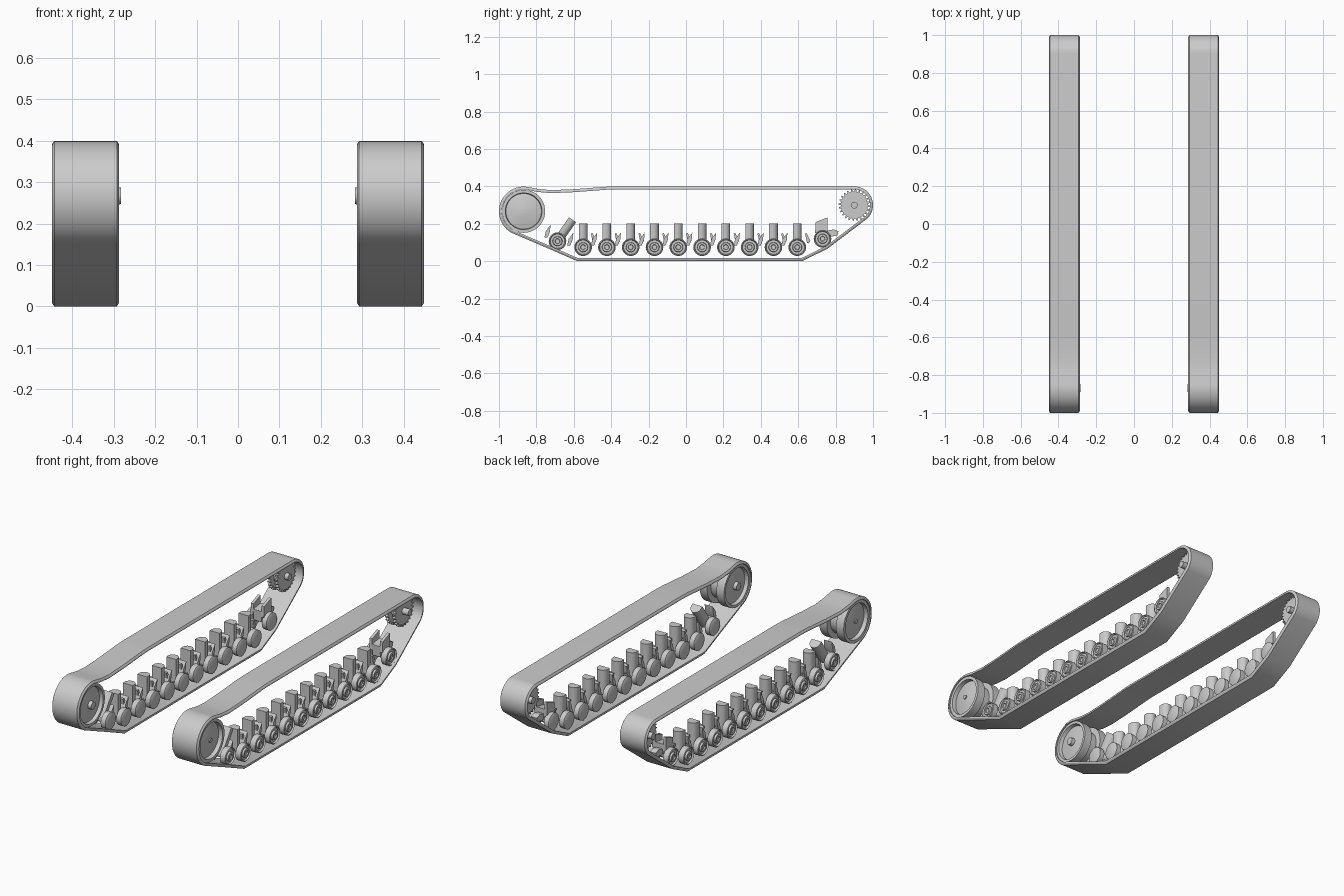
import bpy, bmesh, math
from mathutils import Vector, Matrix

cube = bpy.data.objects.get("Cube")
if cube:
    bpy.data.objects.remove(cube, do_unlink=True)

grey = bpy.data.materials.new("track_grey")
grey.use_nodes = True
COLOUR = (0.6, 0.6, 0.6, 1)
grey.diffuse_color = COLOUR
for node in grey.node_tree.nodes:
    if node.type == 'BSDF_PRINCIPLED':
        node.inputs["Base Color"].default_value = COLOUR


def finish(bm, name):
    """Turn the mesh into an object mirrored to the other side."""
    bmesh.ops.recalc_face_normals(bm, faces=bm.faces)
    mesh = bpy.data.meshes.new(name)
    bm.to_mesh(mesh)
    bm.free()
    mesh.materials.append(grey)
    obj = bpy.data.objects.new(name, mesh)
    bpy.context.collection.objects.link(obj)
    bpy.ops.object.select_all(action='DESELECT')
    obj.select_set(True)
    bpy.context.view_layer.objects.active = obj
    bpy.ops.object.shade_smooth_by_angle(angle=math.radians(32))
    obj.modifiers.new("other_side", 'MIRROR').use_axis[0] = True
    return obj


def lathe(bm, profile, cy, cz, sides=32):
    """Spin (x, radius) points about an axle along x; ends are capped."""
    rings = []
    for x, r in profile:
        rings.append([bm.verts.new((x, cy + r * math.cos(math.tau * i / sides),
                                    cz + r * math.sin(math.tau * i / sides)))
                      for i in range(sides)])
    for a, b in zip(rings, rings[1:]):
        for i in range(sides):
            j = (i + 1) % sides
            bm.faces.new((a[i], a[j], b[j], b[i]))
    bm.faces.new(rings[0])
    bm.faces.new(rings[-1])


def extrude(bm, points, vec, matrix=Matrix()):
    """Solid prism from a flat outline."""
    a = [bm.verts.new(matrix @ Vector(p)) for p in points]
    b = [bm.verts.new(matrix @ (Vector(p) + Vector(vec))) for p in points]
    bm.faces.new(a)
    bm.faces.new(b)
    for i in range(len(a)):
        j = (i + 1) % len(a)
        bm.faces.new((a[i], a[j], b[j], b[i]))


def side_plate(bm, outline, x0, x1, cy, cz):
    extrude(bm, [(x0, cy + y, cz + z) for y, z in outline], (x1 - x0, 0, 0))


def arc(cy, cz, r, start, end, steps):
    angles = [math.radians(start + (end - start) * i / steps) for i in range(steps + 1)]
    return [(cy + r * math.cos(a), cz + r * math.sin(a)) for a in angles]


IDLER = (-0.868, 0.267)
SPROCKET = (0.9, 0.3)

# Track belt: chamfered section swept round the closed side outline
path = [(-0.58, 0), (-0.757, 0.077)]
path += arc(*IDLER, 0.132, 240, 82, 24)
path += [(-0.79, 0.386), (-0.72, 0.38), (-0.6, 0.385), (-0.43, 0.398), (-0.38, 0.4)]
path += arc(*SPROCKET, 0.1, 90, -45, 20)
path += [(0.757, 0.067), (0.62, 0)]
section = [(0.287, 0.009), (0.293, 0), (0.444, 0), (0.45, 0.009), (0.45, 0.016), (0.287, 0.016)]
bm = bmesh.new()
loops = []
for i, p in enumerate(path):
    p = Vector(p)
    d0 = (p - Vector(path[i - 1])).normalized()
    d1 = (Vector(path[(i + 1) % len(path)]) - p).normalized()
    n = Vector((d0.y + d1.y, -d0.x - d1.x)).normalized()
    miter = 1 / max(0.5, n.dot(Vector((d0.y, -d0.x))))
    loops.append([bm.verts.new((x, *(p + n * depth * miter))) for x, depth in section])
for k in range(len(loops)):
    a, b = loops[k - 1], loops[k]
    for i in range(len(section)):
        j = (i + 1) % len(section)
        bm.faces.new((a[i], a[j], b[j], b[i]))
finish(bm, "track_belt")

# Front idler: two dished rims on a narrow drum
bm = bmesh.new()
lathe(bm, [(0.283, 0.02), (0.302, 0.022), (0.305, 0.045), (0.312, 0.095), (0.293, 0.1),
           (0.293, 0.115), (0.34, 0.115), (0.342, 0.085), (0.395, 0.085), (0.397, 0.115),
           (0.444, 0.115), (0.444, 0.098), (0.422, 0.095), (0.434, 0.04), (0.436, 0.012),
           (0.442, 0.012)], *IDLER, 48)
finish(bm, "front_idler")

# Rear sprocket: two toothed discs on an axle
bm = bmesh.new()
teeth = 24
outline = []
for i in range(teeth):
    for step, r in ((0, 0.072), (0.4, 0.072), (0.55, 0.084), (0.85, 0.084)):
        a = math.tau * (i + step) / teeth
        outline.append((r * math.cos(a), r * math.sin(a)))
for x in (0.333, 0.378):
    side_plate(bm, outline, x, x + 0.014, *SPROCKET)
lathe(bm, [(0.31, 0.018), (0.43, 0.018)], *SPROCKET, 20)
lathe(bm, [(0.345, 0.045), (0.38, 0.045)], *SPROCKET, 24)
finish(bm, "rear_sprocket")

# Road wheels: ringed outer disc, plain inner disc, shared axle
wheels = [(-0.55 + 0.1272 * i, 0.075) for i in range(10)]
front_wheel, rear_wheel = (-0.687, 0.107), (0.73, 0.12)
bm = bmesh.new()
for y, z in wheels + [front_wheel, rear_wheel]:
    lathe(bm, [(0.3, 0.04), (0.304, 0.047), (0.332, 0.047), (0.334, 0.018), (0.4, 0.018),
               (0.402, 0.047), (0.434, 0.047), (0.437, 0.042), (0.428, 0.038), (0.428, 0.026),
               (0.438, 0.024), (0.438, 0.014), (0.432, 0.012)], y, z)
finish(bm, "road_wheels")

# Suspension columns: flat at the front, rounded at the back
bm = bmesh.new()
d_shape = [(0.337, -0.023, 0), (0.397, -0.023, 0)]
d_shape += [(0.367 + 0.03 * math.cos(a), -0.007 + 0.03 * math.sin(a), 0)
            for a in (math.pi * i / 12 for i in range(13))]
for y, z in wheels:
    extrude(bm, d_shape, (0, 0, 0.128), Matrix.Translation((0, y, z)))
tilt = Matrix.Translation((0, *front_wheel)) @ Matrix.Rotation(math.radians(-35), 4, 'X')
extrude(bm, d_shape, (0, 0, 0.14), tilt)
finish(bm, "suspension_columns")

# Curved blades ahead of the wheels and brackets behind them
blade = [(-0.085, 0.01), (-0.077, 0.045), (-0.052, 0.078), (-0.056, 0.04), (-0.068, 0.01)]
bracket = [(0.042, 0.072), (0.05, 0.076), (0.07, 0.034), (0.062, 0.02), (0.052, 0.024)]
bm = bmesh.new()
for y, z in wheels:
    side_plate(bm, blade, 0.342, 0.392, y, z)
    side_plate(bm, bracket, 0.352, 0.382, y, z)
side_plate(bm, blade, 0.342, 0.392, front_wheel[0] + 0.015, front_wheel[1] + 0.01)
finish(bm, "suspension_blades")

# Rear mount: two upright cheeks, a low block and a small link
bm = bmesh.new()
cheek = [(-0.04, 0.03), (-0.036, 0.09), (0.027, 0.114), (0.027, 0.03)]
block = [(-0.035, 0), (-0.037, 0.06), (0.027, 0.07), (0.027, 0)]
link = [(0.01, 0.01), (0.01, 0.04), (0.06, 0.05), (0.085, 0.04), (0.08, 0.018), (0.05, 0.012)]
for x in (0.325, 0.39):
    side_plate(bm, cheek, x, x + 0.016, *rear_wheel)
side_plate(bm, block, 0.341, 0.39, *rear_wheel)
side_plate(bm, link, 0.348, 0.384, *rear_wheel)
finish(bm, "rear_mount")
